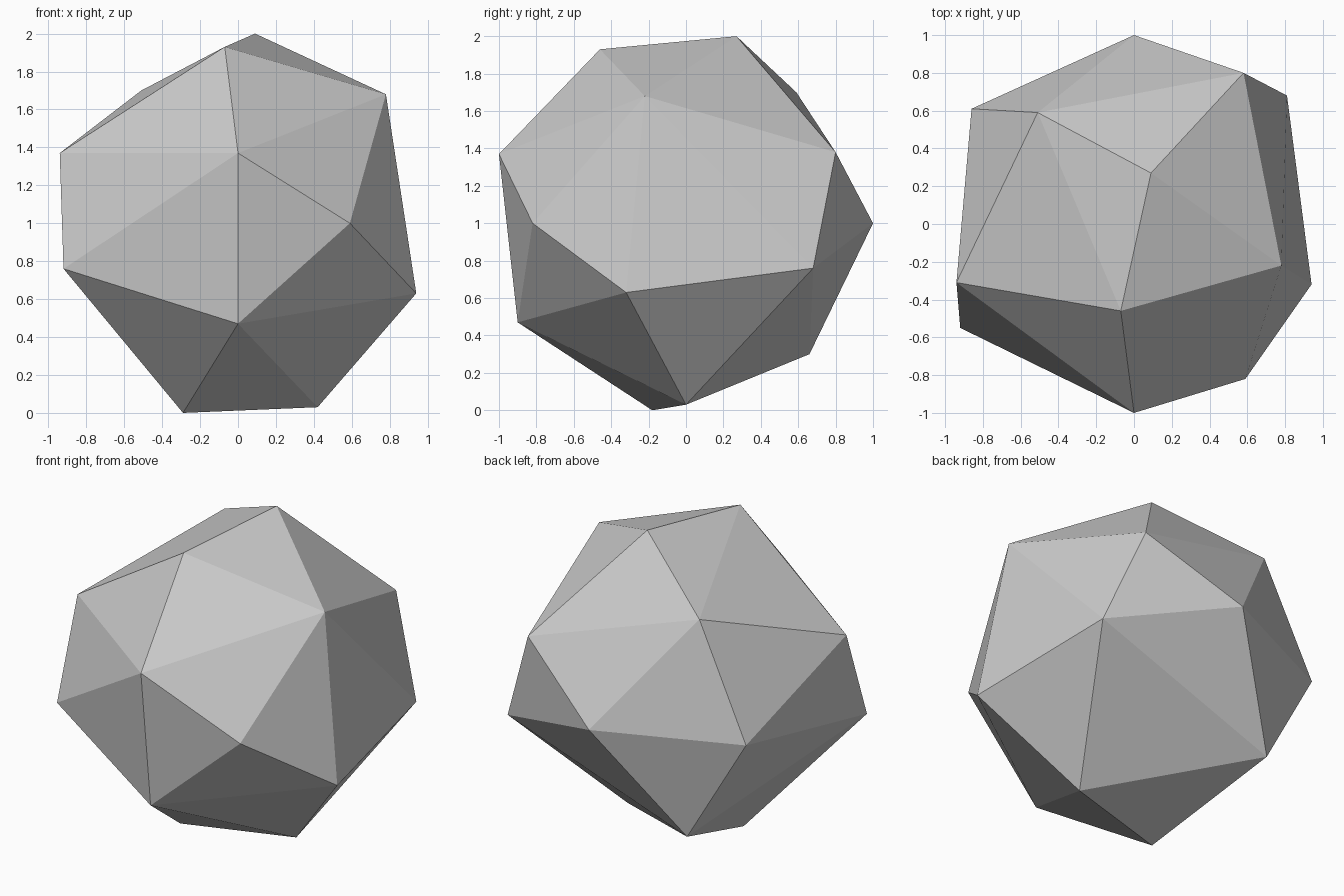
import bpy, bmesh

if "Cube" in bpy.data.objects:
    bpy.data.objects.remove(bpy.data.objects["Cube"])

# Corner points of the irregular faceted stone, from top to bottom
CORNERS = [
    (0.09, 0.27, 2.00), (-0.07, -0.46, 1.93), (-0.51, 0.59, 1.70),
    (0.78, -0.22, 1.68), (0.58, 0.80, 1.38), (-0.94, -0.31, 1.37),
    (0.00, -1.00, 1.37), (0.59, -0.82, 1.00), (0.00, 1.00, 1.00),
    (-0.86, 0.61, 0.98), (-0.92, -0.55, 0.76), (0.81, 0.68, 0.76),
    (0.94, -0.32, 0.63), (0.00, -0.90, 0.47), (-0.47, 0.66, 0.30),
    (0.42, 0.00, 0.03), (-0.29, -0.18, 0.00),
]

# Plain light grey
grey = bpy.data.materials.new("light_grey")
grey.diffuse_color = (0.6, 0.6, 0.6, 1)
grey.use_nodes = True
grey.node_tree.nodes["Principled BSDF"].inputs["Base Color"].default_value = grey.diffuse_color

# Stone body: convex hull of the corners, flat shaded
bm = bmesh.new()
for co in CORNERS:
    bm.verts.new(co)
bmesh.ops.convex_hull(bm, input=list(bm.verts))
bmesh.ops.recalc_face_normals(bm, faces=list(bm.faces))
mesh = bpy.data.meshes.new("faceted_stone")
bm.to_mesh(mesh)
bm.free()
mesh.materials.append(grey)
bpy.context.collection.objects.link(bpy.data.objects.new("faceted_stone", mesh))
